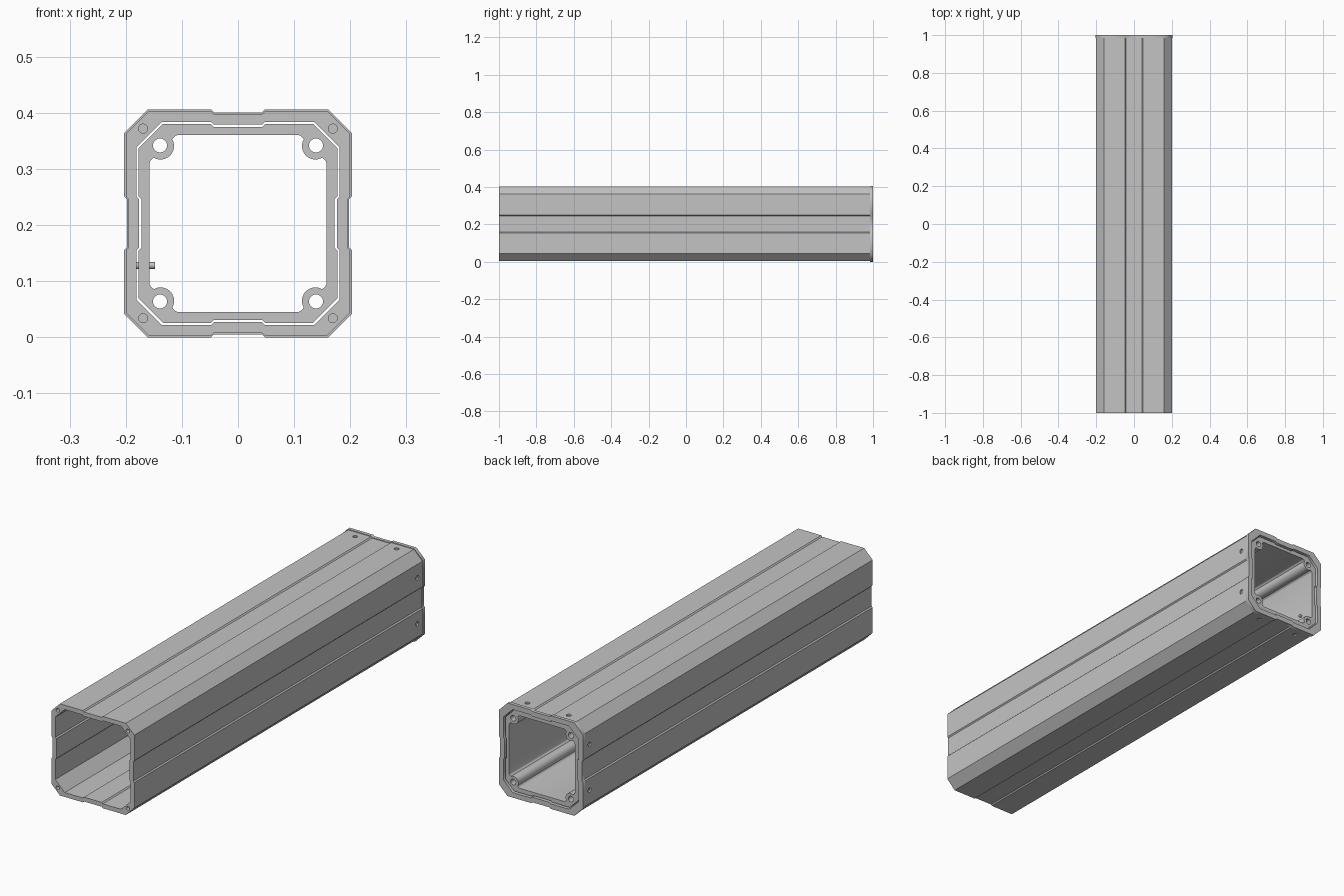
import bpy, bmesh, math
from math import cos, sin, radians
from mathutils import Matrix, Vector

if "Cube" in bpy.data.objects:
    bpy.data.objects.remove(bpy.data.objects["Cube"], do_unlink=True)

MID = 0.203  # height of the tube axis

grey = bpy.data.materials.new("light_grey")
grey.use_nodes = True
grey.diffuse_color = (0.55, 0.55, 0.55, 1)
grey.node_tree.nodes["Principled BSDF"].inputs["Base Color"].default_value = grey.diffuse_color


def four_sides(points):
    """Repeat one side's points around the axis, clockwise."""
    loop = []
    for k in range(4):
        for x, z in points:
            for _ in range(k):
                x, z = z, -x
            loop.append((x, z))
    return loop


def grooved_octagon(half, flat, depth):
    """Square with cut corners and a wide shallow groove on each side."""
    return four_sides([(-flat, half), (-0.048, half), (-0.043, half - depth),
                       (0.043, half - depth), (0.048, half), (flat, half)])


def circle(cx, cz, r, n=24):
    return [(cx + r * cos(i * math.tau / n), cz + r * sin(i * math.tau / n)) for i in range(n)]


def corner_circles(offset, r):
    return [circle(sx * offset, sz * offset, r) for sx in (-1, 1) for sz in (-1, 1)]


def add_object(name, mesh):
    obj = bpy.data.objects.new(name, mesh)
    bpy.context.collection.objects.link(obj)
    mesh.materials.clear()
    mesh.materials.append(grey)
    return obj


def evaluated_mesh(obj):
    dg = bpy.context.evaluated_depsgraph_get()
    return bpy.data.meshes.new_from_object(obj.evaluated_get(dg))


def extrusion(name, loops, y0, y1):
    """Extrude an outline with holes along y."""
    curve = bpy.data.curves.new(name + "_profile", "CURVE")
    curve.dimensions = "2D"
    curve.fill_mode = "BOTH"
    curve.extrude = (y1 - y0) / 2
    for loop in loops:
        spline = curve.splines.new("POLY")
        spline.points.add(len(loop) - 1)
        for p, (x, z) in zip(spline.points, loop):
            p.co = (x, z, 0, 1)
        spline.use_cyclic_u = True
    helper = bpy.data.objects.new(name + "_profile", curve)
    bpy.context.collection.objects.link(helper)
    bpy.context.view_layer.update()
    mesh = evaluated_mesh(helper)
    bpy.data.objects.remove(helper, do_unlink=True)
    bm = bmesh.new()
    bm.from_mesh(mesh)
    bmesh.ops.remove_doubles(bm, verts=bm.verts, dist=1e-5)
    place = Matrix.Translation((0, (y0 + y1) / 2, MID)) @ Matrix.Rotation(radians(90), 4, "X")
    bmesh.ops.transform(bm, matrix=place, verts=bm.verts)
    bmesh.ops.recalc_face_normals(bm, faces=bm.faces)
    bm.to_mesh(mesh)
    bm.free()
    return add_object(name, mesh)


def smooth(obj):
    bpy.ops.object.select_all(action="DESELECT")
    obj.select_set(True)
    bpy.context.view_layer.objects.active = obj
    bpy.ops.object.shade_smooth_by_angle(angle=radians(25))


# Outer tube with a screw channel in every corner
bore = grooved_octagon(0.181, 0.136, 0.005)
tube = extrusion("outer_tube",
                 [grooved_octagon(0.2, 0.159, 0.005), bore] + corner_circles(0.169, 0.008),
                 -1, 0.985)

# Small dimples on all four sides near the rear
bm = bmesh.new()
for k in range(4):
    turn = Matrix.Translation((0, 0, MID)) @ Matrix.Rotation(k * math.pi / 2, 4, "Y")
    for x in (-0.1, 0.1):
        bmesh.ops.create_cone(bm, cap_ends=True, segments=16, radius1=0.01, radius2=0.01,
                              depth=0.02,
                              matrix=turn @ Matrix.Translation((x, 0.95, 0.204)))
cutter_mesh = bpy.data.meshes.new("dimple_cutter")
bm.to_mesh(cutter_mesh)
bm.free()
cutter = add_object("dimple_cutter", cutter_mesh)
cutter.hide_render = True
cut = tube.modifiers.new("dimples", "BOOLEAN")
cut.operation = "DIFFERENCE"
cut.solver = "EXACT"
cut.object = cutter
bpy.context.view_layer.update()
cut_mesh = evaluated_mesh(tube)
tube.modifiers.clear()
tube.data = cut_mesh
bpy.data.objects.remove(cutter, do_unlink=True)
smooth(tube)

# Rear flange, slightly wider than the tube
extrusion("rear_flange", [grooved_octagon(0.203, 0.161, 0.005), bore], 0.985, 1)

# Inner liner with round screw bosses in its corners
boss = [(0.138 + 0.024 * cos(radians(a)), 0.138 + 0.024 * sin(radians(a)))
        for a in range(150, 301, 10)]
opening = four_sides([(0.107, 0.158), (0.112, 0.156)] + boss + [(0.156, 0.112), (0.158, 0.107)])
liner = extrusion("inner_liner",
                  [grooved_octagon(0.177, 0.134, 0.005), opening] + corner_circles(0.139, 0.0125),
                  0, 0.992)
smooth(liner)

# Locating pin through the liner wall
bm = bmesh.new()
bmesh.ops.create_cone(bm, cap_ends=True, segments=16, radius1=0.006, radius2=0.006, depth=0.034,
                      matrix=Matrix.Translation(Vector((-0.165, 0.92, 0.128)))
                      @ Matrix.Rotation(radians(90), 4, "Y"))
pin_mesh = bpy.data.meshes.new("locating_pin")
bm.to_mesh(pin_mesh)
bm.free()
smooth(add_object("locating_pin", pin_mesh))
